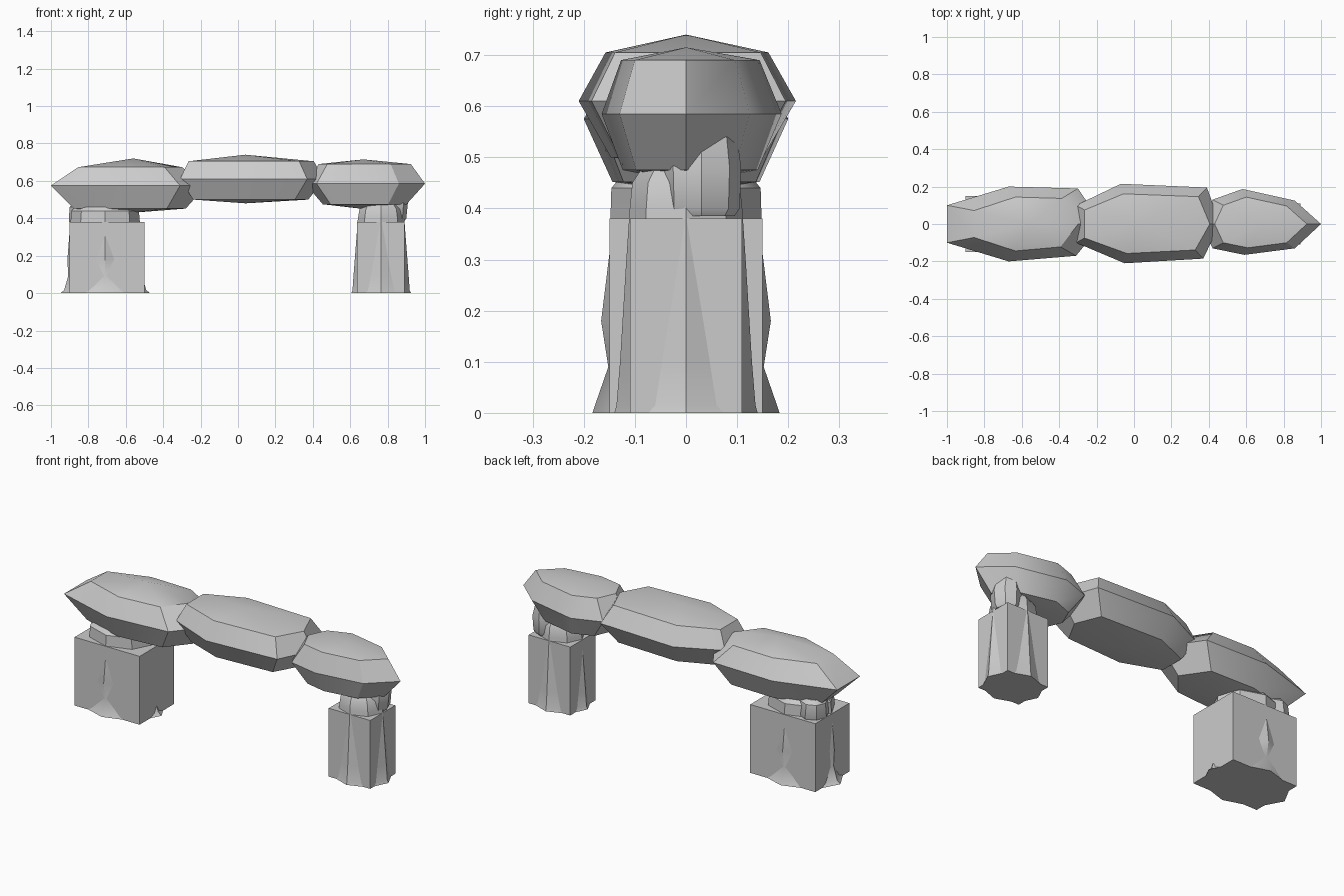
import bpy
import bmesh
from math import radians, cos, sin, tau

if "Cube" in bpy.data.objects:
    bpy.data.objects.remove(bpy.data.objects["Cube"])


def loft(name, rings, bottom=None, top=None, angle=30):
    """Skin equal-length rings of points; close each end with a tip or a flat cap."""
    bm = bmesh.new()
    loops = [[bm.verts.new(p) for p in ring] for ring in rings]
    n = len(loops[0])
    for lo, hi in zip(loops, loops[1:]):
        for i in range(n):
            j = (i + 1) % n
            bm.faces.new((lo[i], lo[j], hi[j], hi[i]))
    for loop, tip in ((loops[0], bottom), (loops[-1], top)):
        if tip:
            v = bm.verts.new(tip)
            for i in range(n):
                bm.faces.new((loop[i], loop[(i + 1) % n], v))
        else:
            bm.faces.new(loop)
    bmesh.ops.recalc_face_normals(bm, faces=bm.faces)
    mesh = bpy.data.meshes.new(name)
    bm.to_mesh(mesh)
    bm.free()
    ob = bpy.data.objects.new(name, mesh)
    bpy.context.collection.objects.link(ob)
    bpy.ops.object.select_all(action='DESELECT')
    ob.select_set(True)
    bpy.context.view_layer.objects.active = ob
    bpy.ops.object.shade_smooth_by_angle(angle=radians(angle))
    return ob


def boulder(name, plan, cx, levels, low, high):
    """Faceted stone: plan outline scaled at (z, x scale, y scale) levels."""
    rings = [[(cx + (x - cx) * sx, y * sy, z) for x, y in plan] for z, sx, sy in levels]
    loft(name, rings, (cx, 0, low), (cx, 0, high), 32)


def rock_column(name, cx, cy, levels, sides=8):
    """Rough stone column from (z, x radius, y radius) levels."""
    rings = [[(cx + rx * cos(tau * i / sides), cy + ry * sin(tau * i / sides), z)
              for i in range(sides)] for z, rx, ry in levels]
    loft(name, rings, angle=35)


def block(name, x0, x1, hy, height):
    bpy.ops.mesh.primitive_cube_add(size=1, location=((x0 + x1) / 2, 0, height / 2))
    ob = bpy.context.object
    ob.name = name
    ob.scale = (x1 - x0, hy * 2, height)


# Three overlapping lintel stones
boulder("left_lintel_stone",
        [(-0.17, 0), (-0.30, 0.19), (-0.67, 0.20), (-1.0, 0.10),
         (-1.0, -0.10), (-0.67, -0.20), (-0.31, -0.17)], -0.56,
        [(0.452, 0.72, 0.72), (0.575, 1, 1), (0.673, 0.67, 0.72)], 0.43, 0.72)
boulder("middle_lintel_stone",
        [(0.46, 0), (0.39, 0.195), (-0.07, 0.215), (-0.31, 0.10),
         (-0.31, -0.10), (-0.05, -0.21), (0.37, -0.185)], 0.04,
        [(0.50, 0.80, 0.70), (0.61, 1, 1), (0.705, 0.87, 0.75)], 0.48, 0.74)
boulder("right_lintel_stone",
        [(1.0, 0), (0.86, 0.125), (0.58, 0.187), (0.42, 0.13),
         (0.36, 0), (0.42, -0.13), (0.59, -0.165), (0.86, -0.13)], 0.67,
        [(0.475, 0.70, 0.75), (0.585, 1, 1), (0.69, 0.77, 0.77)], 0.45, 0.715)

# Square pillar cores
block("left_pillar_block", -0.9, -0.5, 0.15, 0.38)
block("right_pillar_block", 0.635, 0.89, 0.11, 0.38)

# Flared rough stone columns showing through the blocks
rock_column("left_pillar_rock", -0.71, 0,
            [(0, 0.24, 0.183), (0.015, 0.22, 0.178), (0.09, 0.198, 0.152),
             (0.18, 0.202, 0.166), (0.31, 0.192, 0.15), (0.44, 0.18, 0.146),
             (0.47, 0.15, 0.12)])
rock_column("right_pillar_rock", 0.765, 0,
            [(0, 0.16, 0.14), (0.015, 0.153, 0.136), (0.1, 0.147, 0.129),
             (0.28, 0.133, 0.118), (0.4, 0.124, 0.11), (0.45, 0.115, 0.105),
             (0.48, 0.09, 0.085)])

# Small wedge stones under the lintel
rock_column("left_wedge_stone", -0.83, 0.06,
            [(0.37, 0.07, 0.07), (0.39, 0.075, 0.08), (0.46, 0.07, 0.07), (0.48, 0.05, 0.05)])
rock_column("right_wedge_stone", 0.83, 0.03,
            [(0.385, 0.06, 0.065), (0.4, 0.07, 0.075), (0.48, 0.078, 0.078), (0.54, 0.06, 0.07)])
